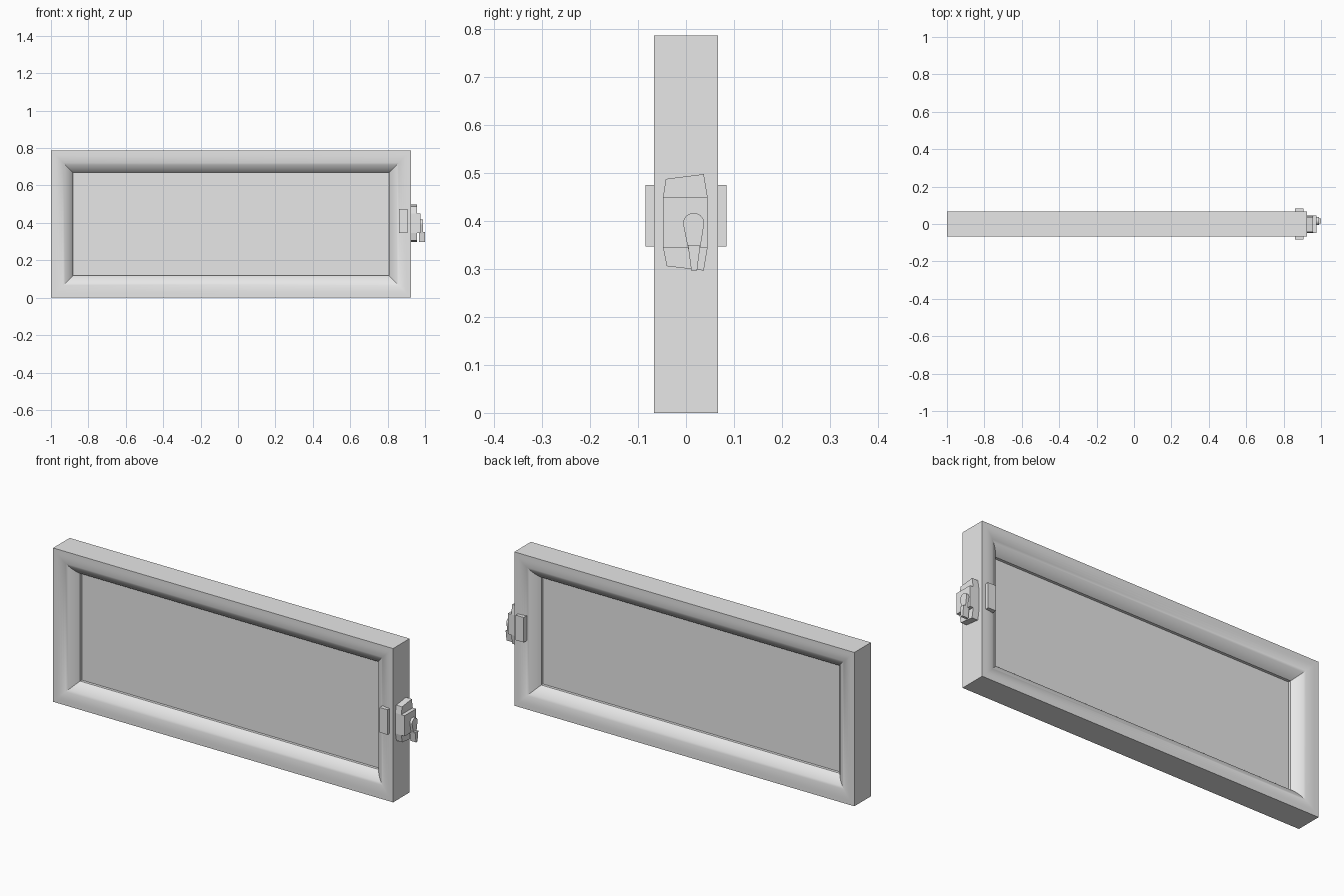
import bpy, bmesh, math

cube = bpy.data.objects.get("Cube")
if cube:
    bpy.data.objects.remove(cube, do_unlink=True)

GREY = (0.8, 0.8, 0.8, 1)
grey = bpy.data.materials.new("plain grey")
grey.use_nodes = True
grey.diffuse_color = GREY
grey.node_tree.nodes["Principled BSDF"].inputs["Base Color"].default_value = GREY

LEFT, RIGHT, HEIGHT = -1.0, 0.925, 0.787
HALF = 0.067     # half the frame depth
LIP = 0.017      # half the depth of the inner lip
BORDER = 0.118   # frame width


def finish(name, bm, smooth=False):
    bmesh.ops.recalc_face_normals(bm, faces=bm.faces)
    mesh = bpy.data.meshes.new(name)
    bm.to_mesh(mesh)
    bm.free()
    mesh.materials.append(grey)
    obj = bpy.data.objects.new(name, mesh)
    bpy.context.collection.objects.link(obj)
    if smooth:
        bpy.ops.object.select_all(action="DESELECT")
        obj.select_set(True)
        bpy.context.view_layer.objects.active = obj
        bpy.ops.object.shade_smooth_by_angle(angle=math.radians(30))
    return obj


def box(name, x0, x1, y0, y1, z0, z1):
    bm = bmesh.new()
    bmesh.ops.create_cube(bm, size=1)
    for v in bm.verts:
        v.co.x = x1 if v.co.x > 0 else x0
        v.co.y = y1 if v.co.y > 0 else y0
        v.co.z = z1 if v.co.z > 0 else z0
    return finish(name, bm)


def extrude_x(name, outline, x0, x1, smooth=False):
    """Extrude a (y, z) outline along x."""
    bm = bmesh.new()
    rings = [[bm.verts.new((x, y, z)) for y, z in outline] for x in (x0, x1)]
    for ring in rings:
        bm.faces.new(ring)
    for i in range(len(outline)):
        j = (i + 1) % len(outline)
        bm.faces.new((rings[0][i], rings[0][j], rings[1][j], rings[1][i]))
    return finish(name, bm, smooth)


# Frame: rounded moulding swept around four mitred corners
START, STEPS = 0.022, 10
sweep = 2 * math.atan((HALF - LIP) / (BORDER - START))
radius = (BORDER - START) / math.sin(sweep)
front = [(0, -HALF)]
for i in range(STEPS + 1):
    a = sweep * i / STEPS
    front.append((START + radius * math.sin(a), -HALF + radius * (1 - math.cos(a))))
profile = front + [(d, -y) for d, y in reversed(front)]

bm = bmesh.new()
rings = []
for d, y in profile:
    l, r, b, t = LEFT + d, RIGHT - d, d, HEIGHT - d
    rings.append([bm.verts.new((x, y, z)) for x, z in ((l, b), (r, b), (r, t), (l, t))])
for k, ring in enumerate(rings):
    after = rings[(k + 1) % len(rings)]
    for i in range(4):
        j = (i + 1) % 4
        bm.faces.new((ring[i], ring[j], after[j], after[i]))
finish("frame", bm, smooth=True)

# Thin centre panel
box("panel", LEFT + BORDER - 0.01, RIGHT - BORDER + 0.01, -0.003, 0.003,
    BORDER - 0.01, HEIGHT - BORDER + 0.01)

# Catch plates on both faces
for name, side in (("front_catch", -1), ("back_catch", 1)):
    y0, y1 = sorted((side * 0.05, side * 0.084))
    box(name, 0.86, 0.905, y0, y1, 0.347, 0.475)

# Latch base with tapered ends, and raised middle
extrude_x("latch_base", [(-0.048, 0.345), (-0.04, 0.306), (0.037, 0.297), (0.045, 0.345),
                         (0.045, 0.45), (0.037, 0.498), (-0.042, 0.488), (-0.048, 0.45)],
          RIGHT - 0.005, 0.958)
extrude_x("latch_body", [(-0.048, 0.345), (0.045, 0.345), (0.045, 0.45), (-0.048, 0.45)],
          0.95, 0.977)

# Teardrop lever: round head narrowing to a thicker grip
CY, CZ, R = 0.016, 0.395, 0.022
head = [(CY + R * math.cos(a), CZ + R * math.sin(a))
        for a in (math.radians(-20 + 220 * i / 16) for i in range(17))]
extrude_x("lever_head", head + [(CY - 0.011, 0.34), (CY + 0.013, 0.34)], 0.97, 0.99, smooth=True)
extrude_x("lever_grip", [(CY - 0.012, 0.35), (CY - 0.005, 0.297),
                         (CY + 0.007, 0.297), (CY + 0.014, 0.35)], 0.968, 1.0)
